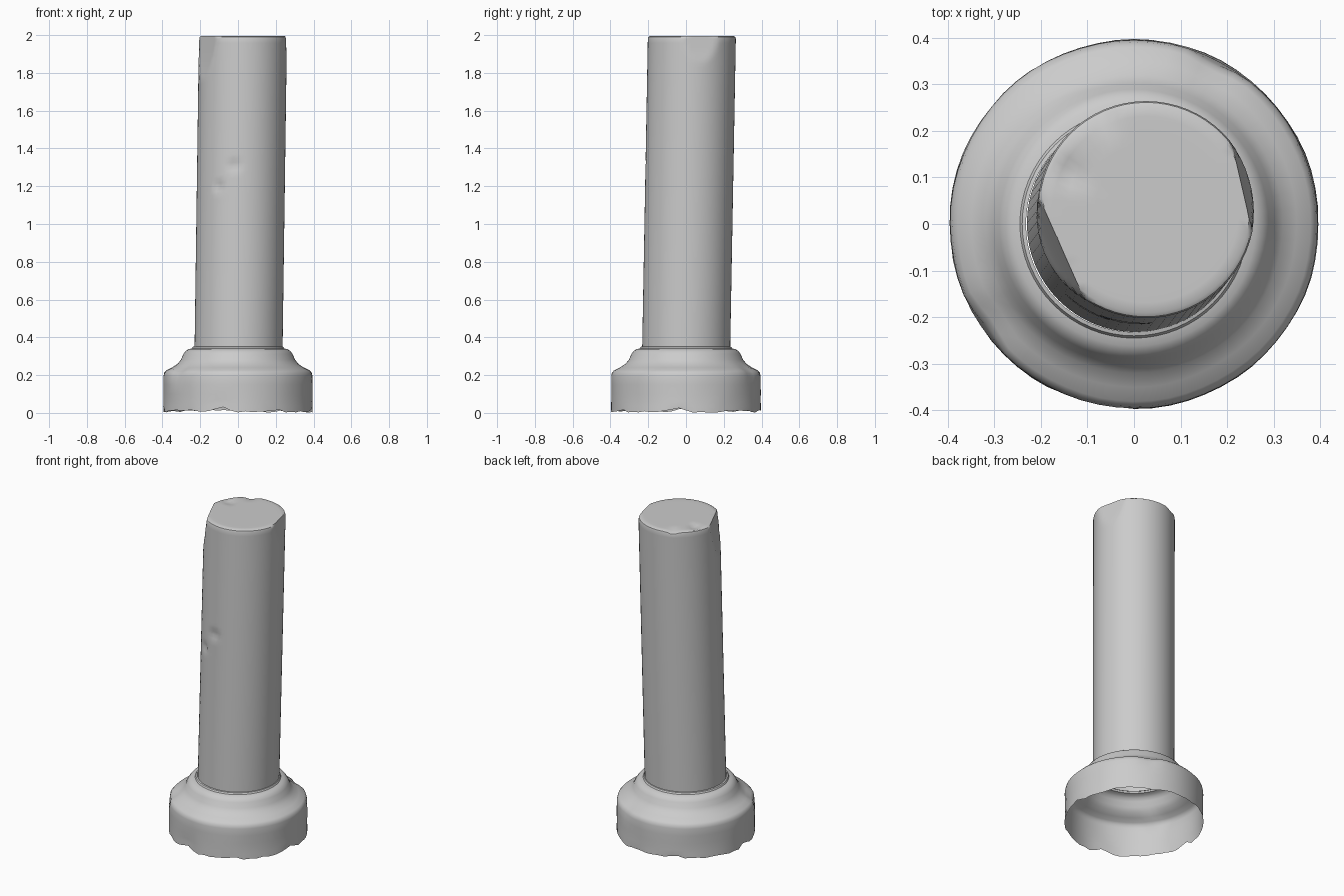
import bpy, bmesh, math, random
from mathutils import Vector, noise

if "Cube" in bpy.data.objects:
    bpy.data.objects.remove(bpy.data.objects["Cube"])

random.seed(4)
SEG = 64


def lean(z):
    # the shaft leans slightly towards +x and +y
    t = max(0.0, (z - 0.34) / 1.65)
    return Vector((0.003 + 0.023 * t, 0.001 + 0.03 * t, 0))


def revolve(name, profile, centre, cap_top=False):
    bm = bmesh.new()
    rings = []
    for r, z in profile:
        c = centre(z)
        rings.append([bm.verts.new((c.x + r * math.cos(2 * math.pi * i / SEG),
                                    c.y + r * math.sin(2 * math.pi * i / SEG), z))
                      for i in range(SEG)])
    for a, b in zip(rings, rings[1:]):
        for i in range(SEG):
            j = (i + 1) % SEG
            bm.faces.new((a[i], a[j], b[j], b[i]))
    if cap_top:
        bm.faces.new(rings[-1])
    return bm, rings


def chip(bm, angle, depth, z_end, r=0.234):
    # shave everything outside a sloping plane that deepens towards the top
    n = Vector((math.cos(angle), math.sin(angle), 0))
    for v in bm.verts:
        if v.co.z > z_end:
            t = (v.co.z - z_end) / (1.99 - z_end)
            limit = r - depth * t ** 0.7
            over = (v.co - lean(v.co.z)).dot(n) - limit
            if over > 0:
                v.co -= n * over


def dent(bm, centre, radius, push):
    centre = Vector(centre)
    for v in bm.verts:
        d = (v.co - centre).length / radius
        if d < 1:
            v.co += Vector(push) * (1 - d * d) ** 2


def finish(bm, name):
    mesh = bpy.data.meshes.new(name)
    bm.normal_update()
    bm.to_mesh(mesh)
    bm.free()
    obj = bpy.data.objects.new(name, mesh)
    bpy.context.collection.objects.link(obj)
    bpy.ops.object.select_all(action='DESELECT')
    obj.select_set(True)
    bpy.context.view_layer.objects.active = obj
    bpy.ops.object.shade_smooth_by_angle(angle=math.radians(40))


# leaning shaft, with a closed, slightly rounded top
N = 75
shaft = [(0.233, 0.345 + (1.98 - 0.345) * i / N) for i in range(N + 1)]
shaft += [(0.230, 1.990), (0.222, 1.995)]
shaft += [(r, 1.996) for r in (0.20, 0.17, 0.14, 0.11, 0.08, 0.05, 0.02)]
bm, _ = revolve("shaft", shaft, lean, cap_top=True)
chip(bm, math.radians(204), 0.034, 1.77)
chip(bm, math.radians(13), 0.022, 1.86)
dent(bm, (-0.02, -0.22, 1.31), 0.05, (0, 0.012, 0))
dent(bm, (-0.11, -0.195, 1.20), 0.045, (0.006, 0.012, 0))
dent(bm, (-0.14, 0.11, 1.995), 0.05, (0, 0, -0.012))
dent(bm, (-0.07, 0.23, 1.995), 0.05, (0, 0, -0.012))
finish(bm, "shaft")

# hollow flared base, open underneath
base = [(0.397, 0.012), (0.396, 0.035), (0.395, 0.06), (0.395, 0.10), (0.395, 0.15),
        (0.395, 0.195), (0.391, 0.213), (0.38, 0.225), (0.35, 0.240), (0.32, 0.260),
        (0.302, 0.282), (0.289, 0.312), (0.277, 0.328), (0.262, 0.337), (0.245, 0.341),
        (0.240, 0.350), (0.232, 0.352)]
bm, rings = revolve("base", base, lambda z: Vector((0, 0, 0)))

# worn stone surface and ragged bottom edge
for v in bm.verts:
    if v.co.z < 0.3:
        k = 1 + 0.006 * noise.noise(v.co * 7)
        v.co.x *= k
        v.co.y *= k
for v in rings[0]:
    bite = max(0.0, noise.noise(v.co * 9)) * 0.03
    v.co.z = max(0.0, 0.008 + bite + random.uniform(-0.008, 0.006))
    v.co.x *= 1 - bite * 0.5
    v.co.y *= 1 - bite * 0.5
dent(bm, (-0.09, -0.39, 0.01), 0.11, (0, 0.006, 0.02))
dent(bm, (-0.31, -0.21, 0.22), 0.08, (0.010, 0.008, -0.005))
dent(bm, (0.17, 0.34, 0.22), 0.08, (-0.004, -0.010, -0.005))
finish(bm, "base")
